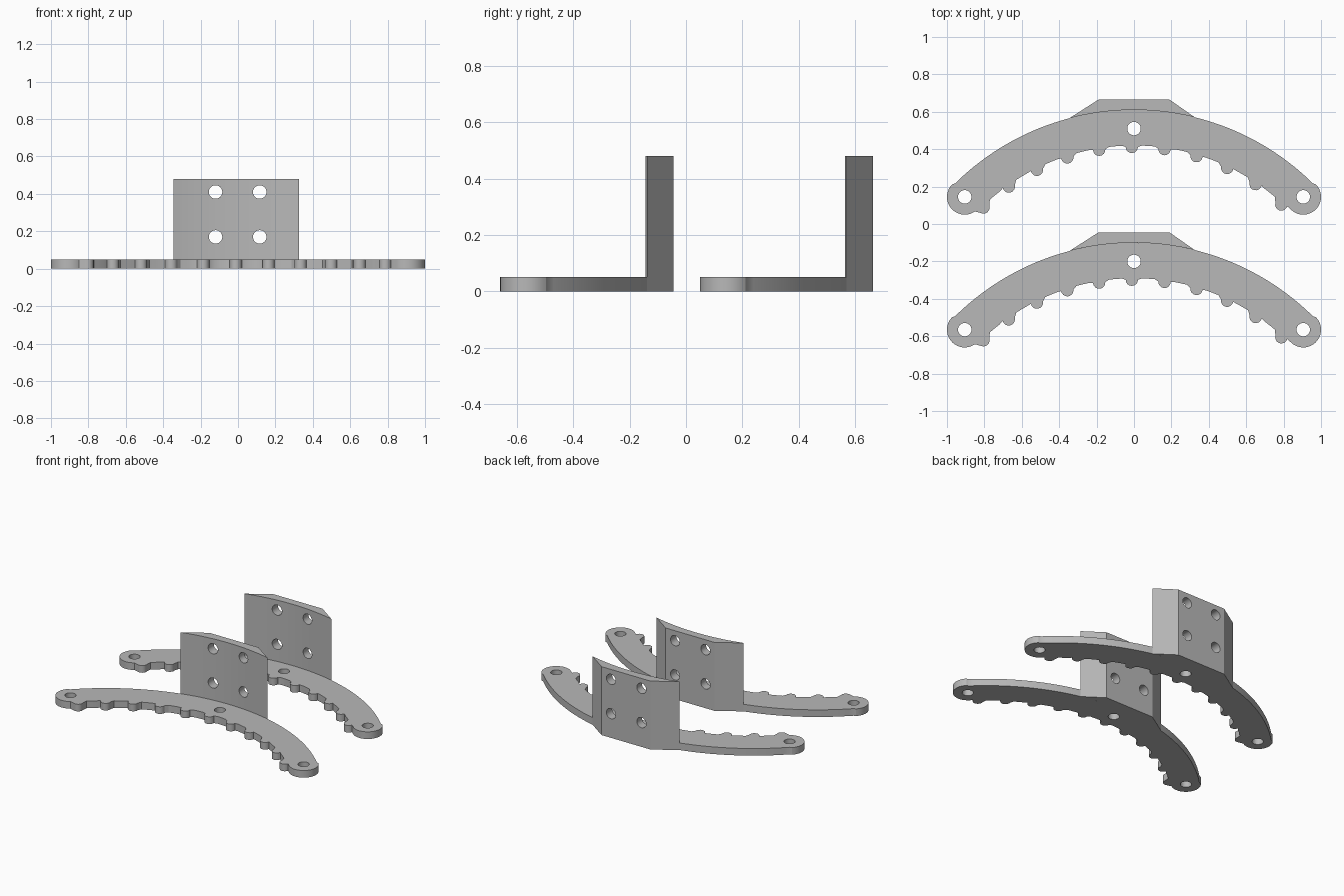
import bpy, bmesh, math
from mathutils import Matrix

if "Cube" in bpy.data.objects:
    bpy.data.objects.remove(bpy.data.objects["Cube"])

CY = -0.75                 # centre of the concentric arcs (rear bracket)
R_OUT, R_IN = 1.36, 1.17   # outer and inner arc radii
CAP_X, CAP_Y, CAP_R = 0.905, 0.145, 0.095
THICK, BLOCK_H = 0.05, 0.48

grey = bpy.data.materials.new("grey plastic")
grey.diffuse_color = (0.48, 0.48, 0.48, 1)
grey.use_nodes = True
grey.node_tree.nodes["Principled BSDF"].inputs["Base Color"].default_value = grey.diffuse_color


def arc(r, a):
    """Point on an arc, angle measured from +y towards +x."""
    return (r * math.sin(a), CY + r * math.cos(a))


def prism(name, outline, height):
    """Extrude a closed outline upward from z = 0."""
    bm = bmesh.new()
    face = bm.faces.new([bm.verts.new((x, y, 0)) for x, y in outline])
    up = bmesh.ops.extrude_face_region(bm, geom=[face])["geom"]
    bmesh.ops.translate(bm, vec=(0, 0, height),
                        verts=[v for v in up if isinstance(v, bmesh.types.BMVert)])
    bmesh.ops.recalc_face_normals(bm, faces=bm.faces)
    return add_object(name, bm)


def add_object(name, bm):
    me = bpy.data.meshes.new(name)
    bm.to_mesh(me)
    bm.free()
    ob = bpy.data.objects.new(name, me)
    bpy.context.collection.objects.link(ob)
    me.materials.append(grey)
    return ob


def drill(ob, centres, radius, along_y=False):
    """Cut round through holes."""
    bm = bmesh.new()
    for c in centres:
        m = Matrix.Translation(c)
        if along_y:
            m = m @ Matrix.Rotation(math.pi / 2, 4, 'X')
        bmesh.ops.create_cone(bm, cap_ends=True, segments=32, radius1=radius,
                              radius2=radius, depth=0.6, matrix=m)
    cutter = add_object("hole_cutter", bm)
    cutter.hide_render = True
    mod = ob.modifiers.new("holes", 'BOOLEAN')
    mod.operation, mod.solver, mod.object = 'DIFFERENCE', 'EXACT', cutter
    bpy.context.view_layer.objects.active = ob
    bpy.ops.object.modifier_apply(modifier=mod.name)
    bpy.data.objects.remove(cutter)


def smooth(ob):
    bpy.ops.object.select_all(action='DESELECT')
    ob.select_set(True)
    bpy.context.view_layer.objects.active = ob
    bpy.ops.object.shade_smooth_by_angle(angle=math.radians(30))


def cap(side):
    """Round end, from the outer arc down to the toothed edge."""
    pts = []
    for i in range(21):
        a = math.radians(45 - 170 * i / 20)
        pts.append((side * (CAP_X + CAP_R * math.cos(a)), CAP_Y + CAP_R * math.sin(a)))
    return pts if side > 0 else pts[::-1]


def teeth():
    """Inner edge with rounded teeth, running right to left."""
    pts = []
    for i in range(5, -6, -1):
        t = 0.151 * i - 0.01
        cx, cy = arc(1.162, t)
        if i < 5:
            pts.append(arc(R_IN, t + 0.046))
        for k in range(9):
            a = -math.pi * k / 8 - 0.4 * t
            x, y = cx + 0.033 * math.cos(a), cy + 0.033 * math.sin(a)
            if abs(x) < 0.825 and not (abs(i) == 5 and y > cy + 0.005 and abs(x) > abs(cx)):
                pts.append((x, y))
        if i > -5:
            pts.append(arc(R_IN, t - 0.046))
            pts.append(arc(R_IN, t - 0.0755))
    return pts


# Curved toothed plate outline
plate_outline = [arc(R_OUT, -0.78 + 1.56 * i / 64) for i in range(65)]
plate_outline += cap(1) + teeth() + cap(-1)

# Upright mounting block outline: curved front, chamfered rear
a0, a1 = math.asin(-0.346 / R_OUT), math.asin(0.325 / R_OUT)
block_outline = [arc(R_OUT, a0 + (a1 - a0) * i / 24) for i in range(25)]
block_outline += [(0.19, 0.665), (-0.19, 0.665)]

for label, dy in (("rear", 0.0), ("front", -0.71)):
    plate = prism(label + "_toothed_plate", plate_outline, THICK)
    drill(plate, [(-CAP_X, CAP_Y, 0), (CAP_X, CAP_Y, 0), (0, 0.51, 0)], 0.036)
    block = prism(label + "_mounting_block", block_outline, BLOCK_H)
    drill(block, [(x, 0.6, z) for x in (-0.12, 0.116) for z in (0.17, 0.41)], 0.036, True)
    for ob in (plate, block):
        ob.location.y = dy
        smooth(ob)
